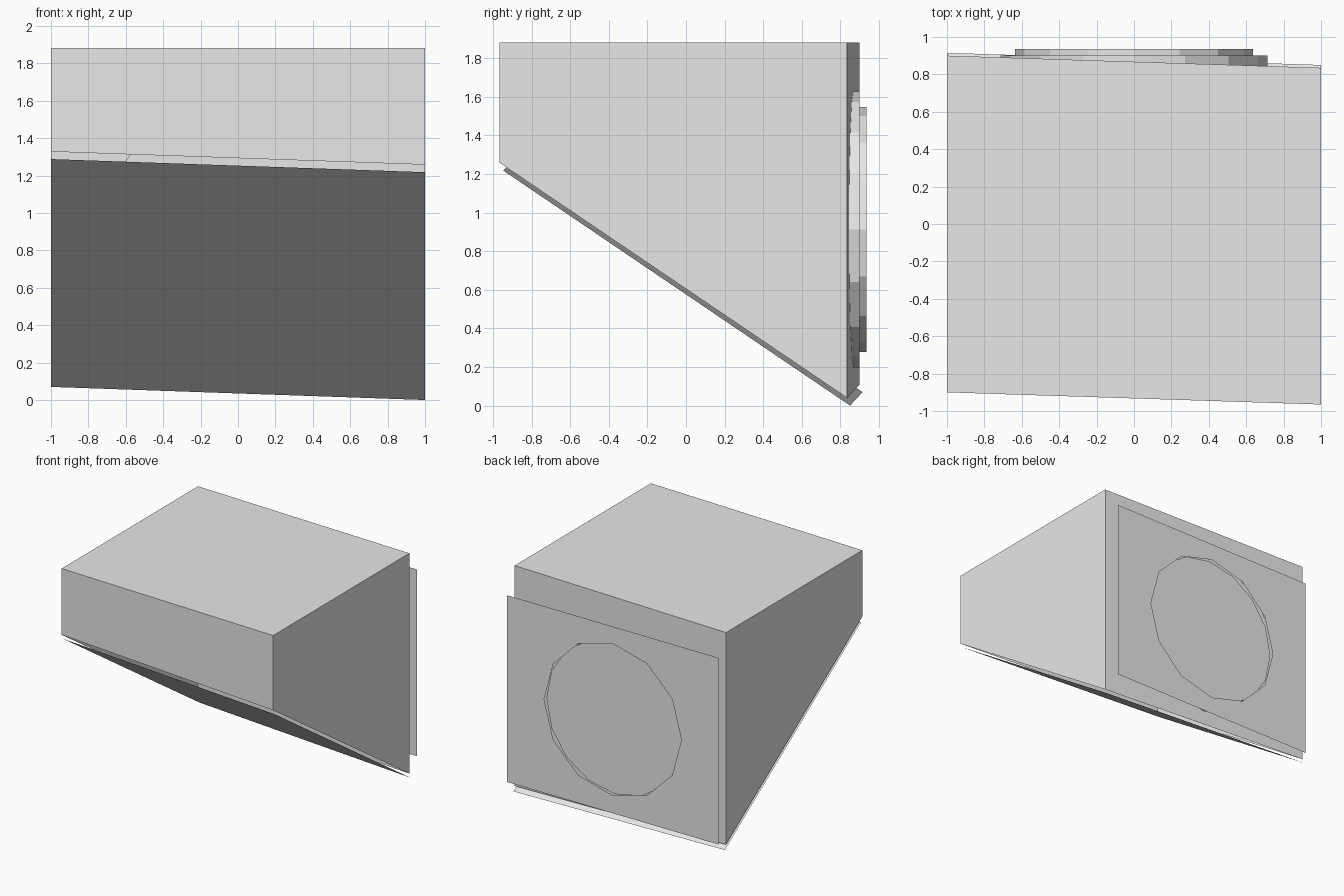
import bpy, bmesh, math
from mathutils import Vector

if "Cube" in bpy.data.objects:
    bpy.data.objects.remove(bpy.data.objects["Cube"])

grey = bpy.data.materials.new("light_grey")
grey.diffuse_color = (0.8, 0.8, 0.8, 1)
grey.use_nodes = True
grey.node_tree.nodes["Principled BSDF"].inputs["Base Color"].default_value = grey.diffuse_color

AXIS_Z = 0.913          # height of the round opening
SKEW = Vector((-2, 0.065, 0.07))   # from the right end to the left end


def finish(bm, name):
    mesh = bpy.data.meshes.new(name)
    bm.to_mesh(mesh)
    bm.free()
    obj = bpy.data.objects.new(name, mesh)
    obj.data.materials.append(grey)
    bpy.context.collection.objects.link(obj)
    return obj


def ring(bm, sides, radius, y):
    pts = [math.tau * i / sides for i in range(sides)]
    return [bm.verts.new((radius * math.cos(a), y, AXIS_Z + radius * math.sin(a))) for a in pts]


def disc(name, sides, radius, y0, y1):
    bm = bmesh.new()
    front, back = ring(bm, sides, radius, y0), ring(bm, sides, radius, y1)
    bm.faces.new(front)
    bm.faces.new(back[::-1])
    for i in range(sides):
        j = (i + 1) % sides
        bm.faces.new((front[i], back[i], back[j], front[j]))
    bmesh.ops.recalc_face_normals(bm, faces=bm.faces)
    return finish(bm, name)


# Hood: wedge-shaped shell, slightly skewed, open along its sloping underside
TOP = 1.882
profile = [(-0.965, 1.258), (-0.965, TOP), (0.835, TOP), (0.835, 0.04)]
bm = bmesh.new()
right = [bm.verts.new((1, y, z)) for y, z in profile]
left = []
for v in right:
    p = v.co + SKEW
    p.z = min(p.z, TOP)
    left.append(bm.verts.new(p))
bm.faces.new(right[::-1])
bm.faces.new(left)
for i in range(3):
    bm.faces.new((right[i], right[i + 1], left[i + 1], left[i]))
bmesh.ops.recalc_face_normals(bm, faces=bm.faces)
finish(bm, "hood_shell")

# Bottom panel: thin sheet just below the sloping opening
bm = bmesh.new()
a, b = Vector((1, -0.947, 1.218)), Vector((1, 0.85, 0.0))
bm.faces.new([bm.verts.new(p) for p in (a, a + SKEW, b + SKEW, b)])
finish(bm, "bottom_panel")

# Stepped round collar on the back
disc("outer_collar", 16, 0.715, 0.84, 0.90)
disc("inner_collar", 16, 0.635, 0.90, 0.935)

# Back plate: thin sheet with a twelve-sided hole
bm = bmesh.new()
corners = [bm.verts.new((x, 0.967, z)) for x, z in
           ((-0.977, 0.13), (0.977, 0.13), (0.977, 1.69), (-0.977, 1.69))]
for loop in (corners, ring(bm, 12, 0.635, 0.967)):
    for i, v in enumerate(loop):
        bm.edges.new((v, loop[(i + 1) % len(loop)]))
bmesh.ops.triangle_fill(bm, edges=bm.edges[:], use_beauty=True, normal=(0, 1, 0))
for f in bm.faces:
    f.normal_update()
    if f.normal.y < 0:
        f.normal_flip()
finish(bm, "back_plate")
